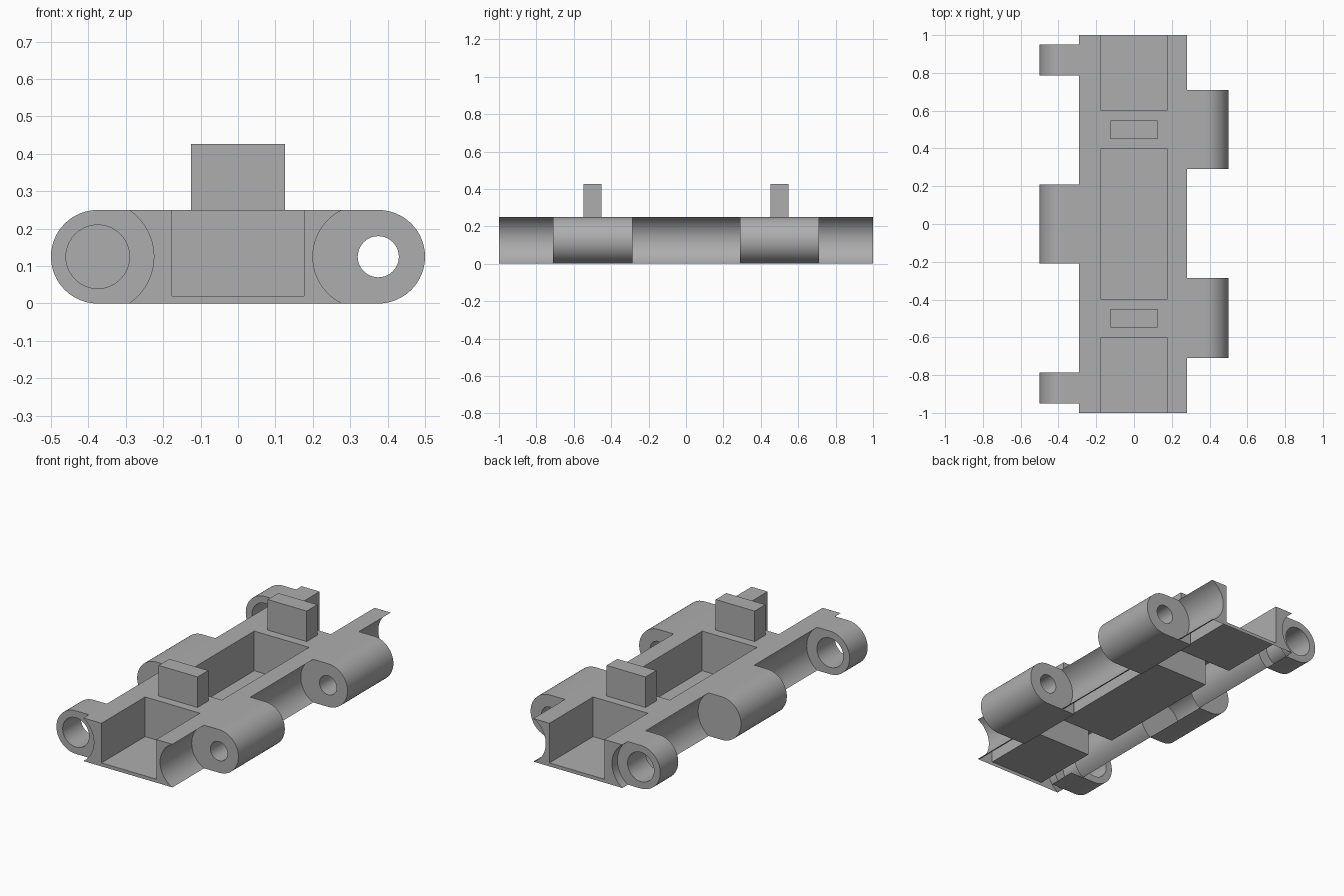
import bpy, bmesh
from math import sin, cos, pi, asin

cube = bpy.data.objects.get("Cube")
if cube:
    bpy.data.objects.remove(cube, do_unlink=True)

H = 0.25        # plate height
MID = H / 2
PIN_X = 0.375   # hinge axis distance from the centre

grey = bpy.data.materials.new("plain_grey")
grey.use_nodes = True
grey.diffuse_color = (0.42, 0.42, 0.42, 1)
grey.node_tree.nodes["Principled BSDF"].inputs["Base Color"].default_value = (0.42, 0.42, 0.42, 1)


def extrude_y(name, outline, y0, y1):
    """Solid made from an (x, z) outline swept from y0 to y1."""
    bm = bmesh.new()
    face = bm.faces.new([bm.verts.new((x, y0, z)) for x, z in outline])
    swept = bmesh.ops.extrude_face_region(bm, geom=[face])["geom"]
    verts = [g for g in swept if isinstance(g, bmesh.types.BMVert)]
    bmesh.ops.translate(bm, verts=verts, vec=(0, y1 - y0, 0))
    bmesh.ops.recalc_face_normals(bm, faces=bm.faces)
    mesh = bpy.data.meshes.new(name)
    bm.to_mesh(mesh)
    bm.free()
    mesh.materials.append(grey)
    obj = bpy.data.objects.new(name, mesh)
    bpy.context.collection.objects.link(obj)
    return obj


def arc(cx, radius, start, end, steps):
    return [(cx + radius * cos(start + (end - start) * i / steps),
             MID + radius * sin(start + (end - start) * i / steps))
            for i in range(steps + 1)]


def box(name, x, y0, y1, z0, z1):
    return extrude_y(name, [(-x, z0), (x, z0), (x, z1), (-x, z1)], y0, y1)


def combine(target, other, operation):
    mod = target.modifiers.new(operation, "BOOLEAN")
    mod.operation = operation
    mod.solver = "EXACT"
    mod.object = other
    bpy.context.view_layer.objects.active = target
    bpy.ops.object.modifier_apply(modifier=mod.name)
    bpy.data.objects.remove(other, do_unlink=True)


# Plate with a concave hinge channel along each side
a_left, a_right = asin(MID / 0.15), asin(MID / 0.138)
profile = (arc(-PIN_X, 0.15, -a_left, a_left, 24)
           + arc(0.338, 0.138, pi - a_right, pi + a_right, 24))
plate = extrude_y("track_plate", profile, -1, 1)

# Hinge lugs: side, y range, hole radius (zero means solid)
lugs = [(-1, -0.95, -0.785, 0.085), (-1, -0.21, 0.21, 0), (-1, 0.785, 0.95, 0.085),
        (1, -0.71, -0.285, 0.055), (1, 0.29, 0.71, 0.055)]
for side, y0, y1, hole in lugs:
    root = 0.21 if side < 0 else 0.19
    outline = [(root, 0)] + arc(PIN_X, MID, -pi / 2, pi / 2, 32) + [(root, H)]
    lug = extrude_y("hinge_lug", [(side * x, z) for x, z in outline], y0, y1)
    combine(plate, lug, "UNION")
    if hole:
        pin = extrude_y("pin_hole", arc(side * PIN_X, hole, 0, 2 * pi, 40)[:-1],
                        y0 - 0.02, y1 + 0.02)
        combine(plate, pin, "DIFFERENCE")

# Open pockets: one in the middle, one running out of each end
for y0, y1 in [(-1.1, -0.6), (-0.4, 0.4), (0.6, 1.1)]:
    combine(plate, box("pocket", 0.176, y0, y1, 0.02, 0.4), "DIFFERENCE")

# Guide teeth on the two cross bars
for y in (-0.5, 0.5):
    combine(plate, box("guide_tooth", 0.125, y - 0.049, y + 0.049, 0.15, 0.427), "UNION")

# Smooth the round surfaces, keep the corners sharp
bpy.ops.object.select_all(action="DESELECT")
plate.select_set(True)
bpy.context.view_layer.objects.active = plate
bpy.ops.object.shade_smooth_by_angle(angle=pi / 6)
